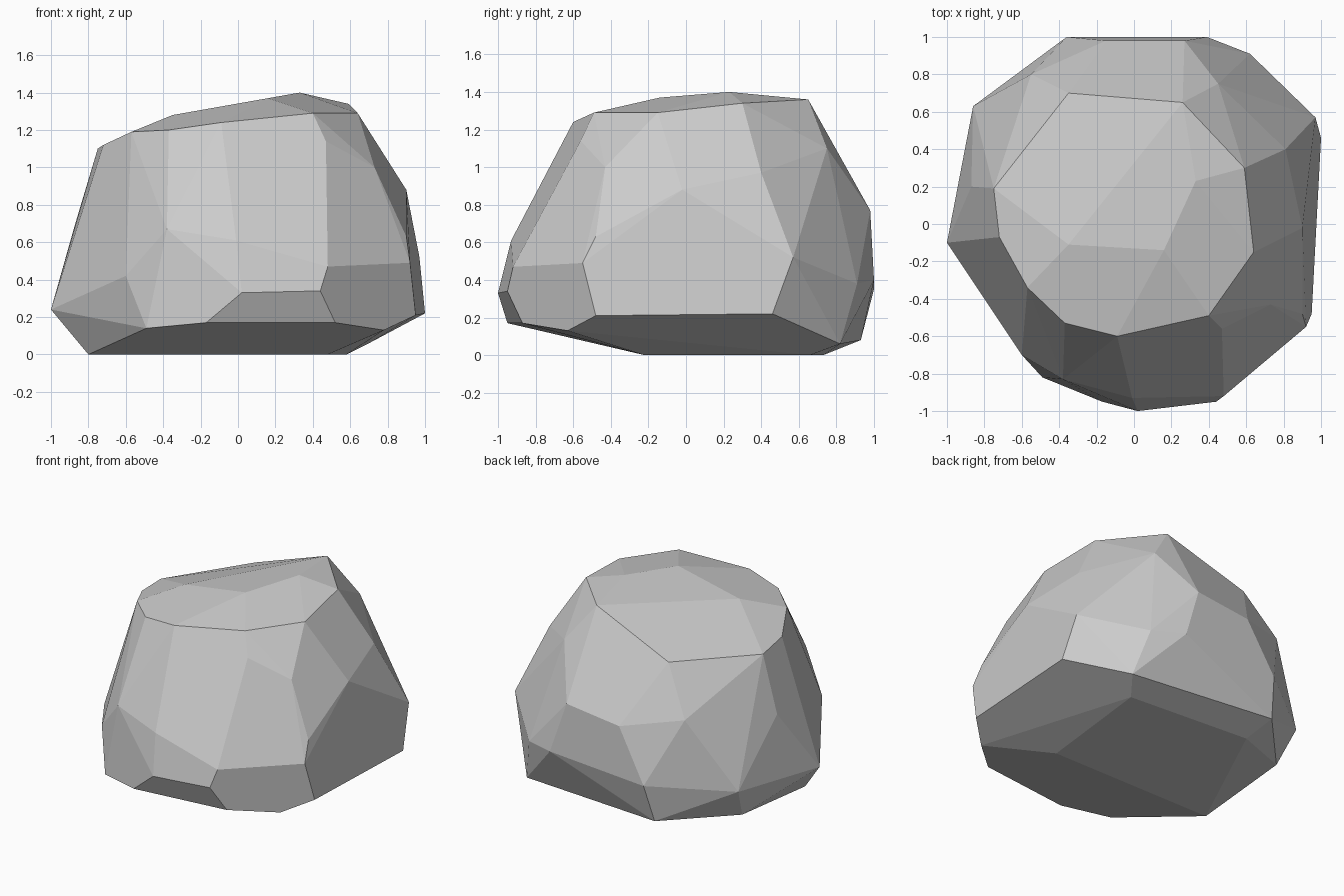
import bpy, bmesh, math

# Corner points of the boulder, in rough layers from top to ground
crown = [
    (-.35, .70, 1.13), (.26, .65, 1.36), (.59, .30, 1.34), (.64, -.15, 1.29),
    (.40, -.49, 1.29), (-.09, -.60, 1.24), (-.37, -.53, 1.20),
    (-.57, -.34, 1.19), (-.72, -.07, 1.12), (-.75, .19, 1.10),
    (-.35, -.11, 1.28), (.16, -.14, 1.37), (.33, .23, 1.40),
]
shoulder = [
    (.47, -.56, 1.14), (.73, -.43, 1.0), (.90, -.02, .88), (.81, .40, .97),
    (.90, -.48, .63), (.92, -.55, .49), (.97, .57, .52), (.45, .75, 1.10),
    (.27, .98, .77), (-.15, .98, .72), (-.55, .80, .80), (-.38, -.83, .67),
    (-.01, -.93, .61), (.48, -.92, .47), (-.87, .20, .70), (-.60, -.70, .42),
]
base = [
    (1.0, .46, .22), (.95, -.48, .21), (.78, -.63, .13), (.52, -.87, .17),
    (.44, -.95, .34), (.02, -1.0, .33), (-.17, -.95, .17), (-.49, -.82, .14),
    (-1.0, -.10, .24), (-.86, .63, .30), (-.36, 1.0, .35), (.39, 1.0, .40),
    (.62, .91, .38), (.70, .82, .06), (-.40, .93, .08), (-.80, .50, .07),
    (-.80, -.22, 0), (-.35, .73, 0), (.58, .66, 0), (.48, -.22, 0),
]

# Wrap the points in a convex skin
bm = bmesh.new()
for p in crown + shoulder + base:
    bm.verts.new(p)
hull = bmesh.ops.convex_hull(bm, input=bm.verts[:])
bmesh.ops.delete(bm, geom=[v for v in bm.verts if not v.link_faces], context='VERTS')

# Merge nearly coplanar triangles into broad flat facets
bmesh.ops.dissolve_limit(bm, angle_limit=math.radians(5),
                         verts=bm.verts[:], edges=bm.edges[:])
bmesh.ops.recalc_face_normals(bm, faces=bm.faces[:])

mesh = bpy.data.meshes.new("boulder")
bm.to_mesh(mesh)
bm.free()
boulder = bpy.data.objects.new("boulder", mesh)
bpy.context.collection.objects.link(boulder)
